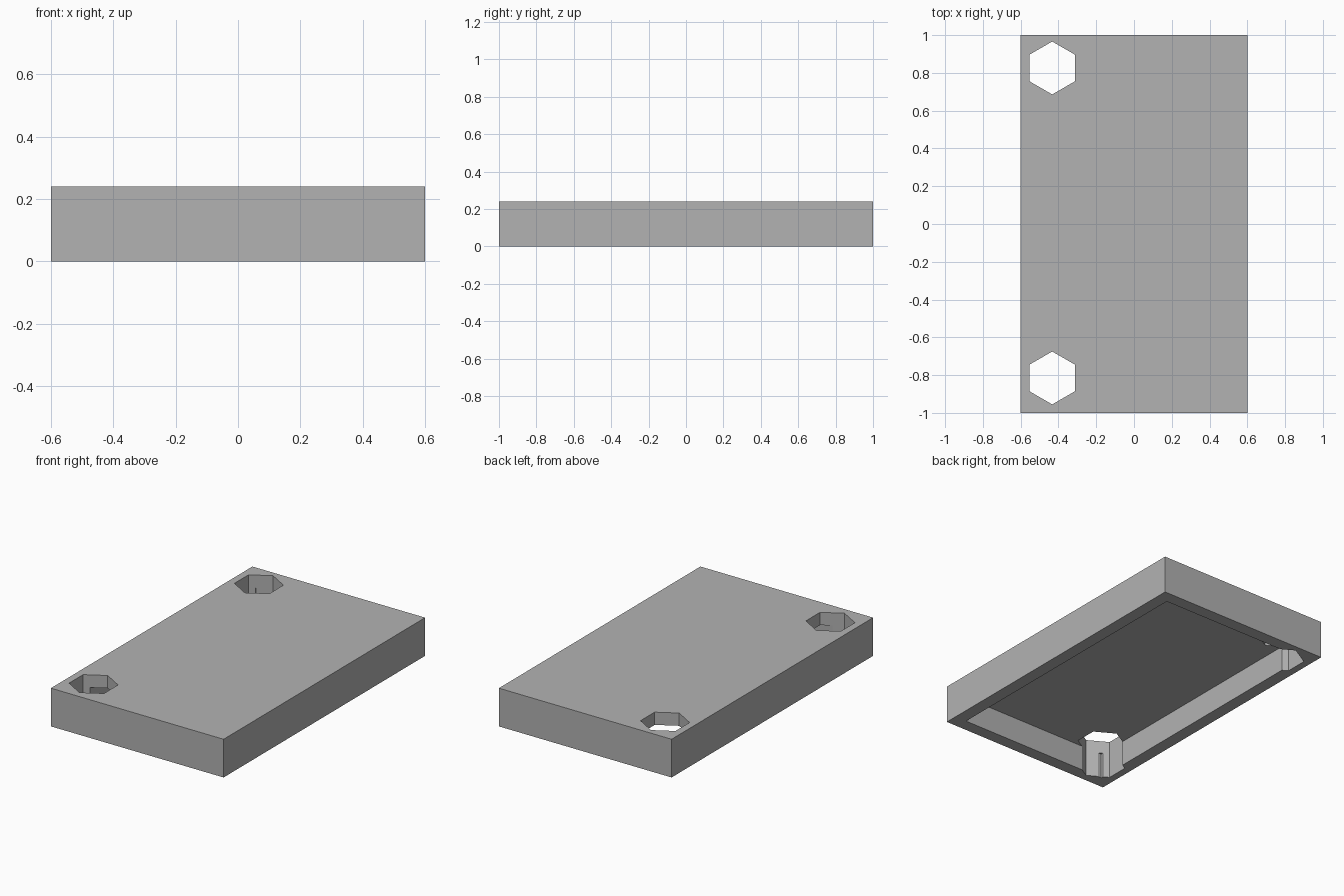
import bpy
import bmesh
from mathutils import Matrix, Vector

default_cube = bpy.data.objects.get("Cube")
if default_cube:
    bpy.data.objects.remove(default_cube, do_unlink=True)

WIDTH, LENGTH, HEIGHT, WALL = 1.2, 2.0, 0.24, 0.08
HOLE_X, HOLE_RADIUS = -0.433, 0.14

# Plain grey plastic
grey = bpy.data.materials.new("plain grey")
grey.use_nodes = True
colour = (0.448, 0.448, 0.448, 1)
grey.diffuse_color = colour
grey.node_tree.nodes["Principled BSDF"].inputs["Base Color"].default_value = colour


def finish(name, bm):
    bmesh.ops.recalc_face_normals(bm, faces=bm.faces)
    mesh = bpy.data.meshes.new(name)
    bm.to_mesh(mesh)
    bm.free()
    mesh.materials.append(grey)
    obj = bpy.data.objects.new(name, mesh)
    bpy.context.collection.objects.link(obj)
    return obj


def box(name, size, bottom):
    bm = bmesh.new()
    bmesh.ops.create_cube(bm, size=1)
    bmesh.ops.scale(bm, vec=size, verts=bm.verts)
    bmesh.ops.translate(bm, vec=(0, 0, bottom + size[2] / 2), verts=bm.verts)
    return finish(name, bm)


def hexagon_prism(name, x, y):
    # Hexagon with its points towards the front and back
    bm = bmesh.new()
    ring = []
    for i in range(6):
        spin = Matrix.Rotation(i * 1.0471975512, 3, "Z")
        ring.append(bm.verts.new(spin @ Vector((0, HOLE_RADIUS, 0)) + Vector((x, y, -0.1))))
    base = bm.faces.new(ring)
    top = bmesh.ops.extrude_face_region(bm, geom=[base])["geom"]
    verts = [v for v in top if isinstance(v, bmesh.types.BMVert)]
    bmesh.ops.translate(bm, vec=(0, 0, HEIGHT + 0.2), verts=verts)
    return finish(name, bm)


def cut(target, cutter):
    mod = target.modifiers.new("cut", "BOOLEAN")
    mod.operation = "DIFFERENCE"
    mod.solver = "EXACT"
    mod.object = cutter
    bpy.context.view_layer.objects.active = target
    bpy.ops.object.modifier_apply(modifier=mod.name)
    bpy.data.objects.remove(cutter, do_unlink=True)


# Shallow lid, hollow and open underneath
lid = box("tray_lid", (WIDTH, LENGTH, HEIGHT), 0)
cut(lid, box("cavity", (WIDTH - 2 * WALL, LENGTH - 2 * WALL, HEIGHT), -WALL))

# Two hexagonal holes through the top, nicking the side walls
for hole_y in (0.826, -0.815):
    cut(lid, hexagon_prism("hexagon_hole", HOLE_X, hole_y))
